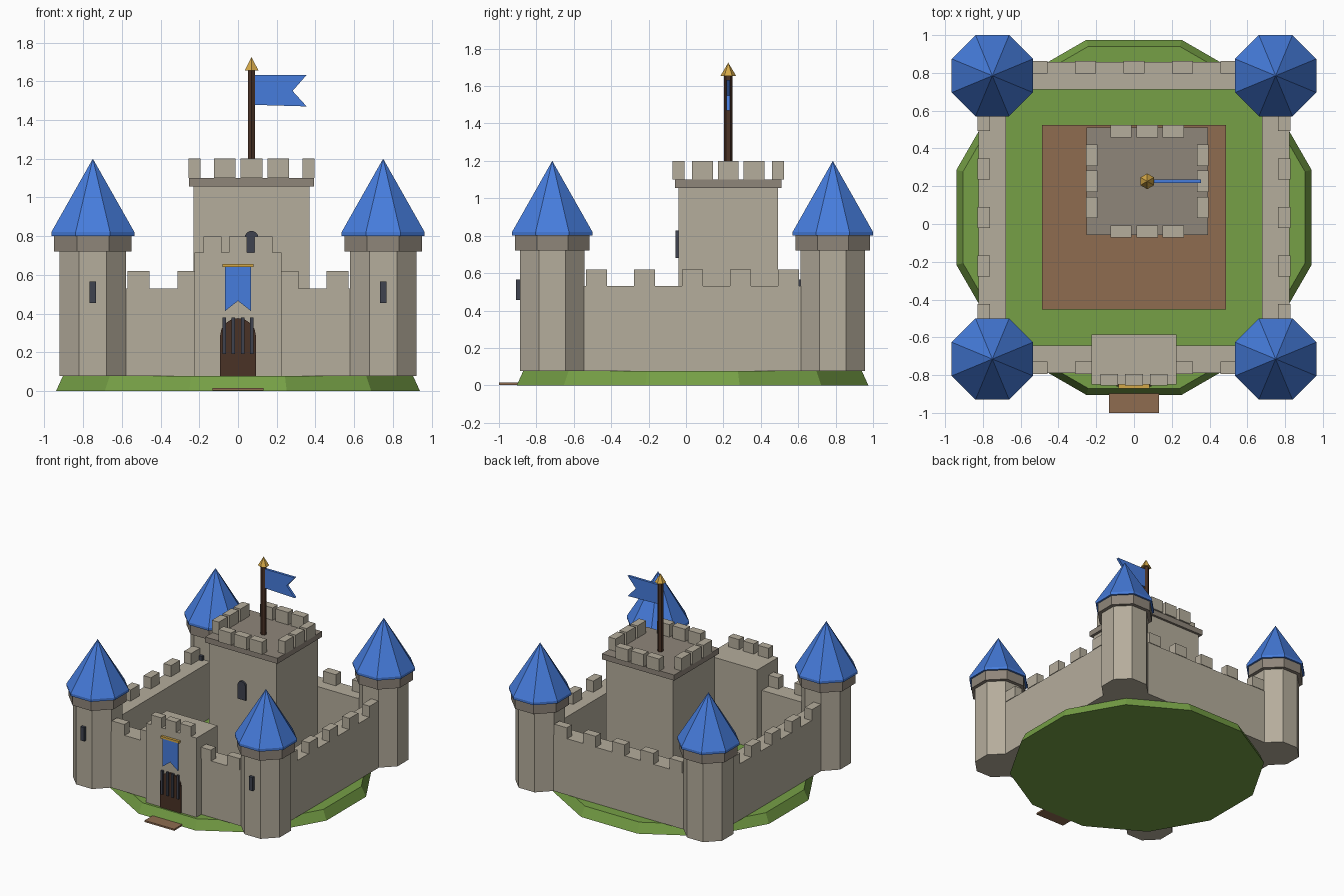
import bpy
import bmesh
from math import cos, sin, pi

if "Cube" in bpy.data.objects:
    bpy.data.objects.remove(bpy.data.objects["Cube"], do_unlink=True)


def make_material(name, rgb):
    """Flat material from a display colour, converted to linear."""
    linear = [((c / 255 + 0.055) / 1.055) ** 2.4 for c in rgb] + [1]
    mat = bpy.data.materials.new(name)
    mat.use_nodes = True
    mat.diffuse_color = linear
    mat.node_tree.nodes["Principled BSDF"].inputs["Base Color"].default_value = linear
    return mat


stone = make_material("light stone", (181, 173, 156))
trim = make_material("dark stone", (143, 134, 122))
grass = make_material("grass green", (118, 160, 70))
dirt = make_material("dirt brown", (142, 108, 80))
blue = make_material("roof blue", (70, 124, 220))
wood = make_material("dark wood", (74, 50, 38))
iron = make_material("dark iron", (62, 66, 78))
gold = make_material("gold", (212, 168, 72))


def finish(name, bm, mat):
    bmesh.ops.recalc_face_normals(bm, faces=bm.faces)
    mesh = bpy.data.meshes.new(name)
    bm.to_mesh(mesh)
    bm.free()
    mesh.materials.append(mat)
    obj = bpy.data.objects.new(name, mesh)
    bpy.context.collection.objects.link(obj)
    return obj


def box(name, mat, x, y, z):
    """Box from (low, high) pairs on each axis."""
    bm = bmesh.new()
    bmesh.ops.create_cube(bm, size=1)
    for v in bm.verts:
        v.co = [lo + (hi - lo) * (c + 0.5) for c, (lo, hi) in zip(v.co, (x, y, z))]
    return finish(name, bm, mat)


def around(centre, half):
    return (centre - half, centre + half)


def lathe(name, mat, x, y, profile, sides=8):
    """Faceted solid from (apothem, z) rings, with flats facing the axes."""
    bm = bmesh.new()
    rings = []
    for apothem, z in profile:
        r = apothem / cos(pi / sides)
        angles = [(i + 0.5) * 2 * pi / sides for i in range(sides)]
        rings.append([bm.verts.new((x + r * cos(a), y + r * sin(a), z)) for a in angles])
    for low, high in zip(rings, rings[1:]):
        for i in range(sides):
            j = (i + 1) % sides
            bm.faces.new((low[i], low[j], high[j], high[i]))
    bm.faces.new(rings[0])
    bm.faces.new(rings[-1])
    bmesh.ops.remove_doubles(bm, verts=bm.verts, dist=0.0001)
    return finish(name, bm, mat)


def plate(name, mat, outline, y):
    """Outline of (x, z) points extruded between two y values."""
    bm = bmesh.new()
    face = bm.faces.new([bm.verts.new((px, y[0], pz)) for px, pz in outline])
    new = bmesh.ops.extrude_face_region(bm, geom=[face])["geom"]
    for v in new:
        if isinstance(v, bmesh.types.BMVert):
            v.co.y = y[1]
    return finish(name, bm, mat)


def arch(x, half, bottom, top, steps=8):
    spring = top - half
    curve = [(x + half * cos(pi * i / steps), spring + half * sin(pi * i / steps))
             for i in range(steps + 1)]
    return [(x - half, bottom), (x + half, bottom)] + curve


MID = 0.035      # courtyard centre in y
REACH = 0.75     # distance from courtyard centre to wall and tower centres
FLOOR = 0.077
WALL_TOP = 0.53

# Ground mound, courtyard and path
lathe("ground", grass, 0, MID, [(0.94, 0), (0.905, FLOOR)], sides=12)
box("courtyard", dirt, around(0, 0.488), around(MID, 0.488), (FLOOR - 0.01, FLOOR + 0.008))
box("path", dirt, around(0, 0.132), (-1, -0.88), (0.001, 0.014))

# Corner towers with collar, roof and arrow slit
for side, sx in (("left", 1), ("right", -1)):
    for end, sy in (("front", -1), ("back", 1)):
        tag = f"{end}_{side}"
        x, y = sx * REACH, MID + sy * REACH
        lathe(f"{tag}_tower", stone, x, y, [(0.172, FLOOR), (0.172, 0.73)])
        lathe(f"{tag}_collar", trim, x, y, [(0.2, 0.72), (0.2, 0.805)])
        lathe(f"{tag}_roof", blue, x, y, [(0.215, 0.8), (0.215, 0.82), (0, 1.2)])
        box(f"{tag}_slit", iron, around(x, 0.017), (y - 0.195, y - 0.165), (0.455, 0.565))

# Curtain walls, with battlements along the outer edge
THICK, SPACING, HALF = 0.073, 0.257, 0.056
OUTER = REACH + 0.045
for name, s in (("front", -1), ("back", 1)):
    box(f"{name}_wall", stone, around(0, 0.7), around(MID + s * REACH, THICK), (FLOOR, WALL_TOP))
    for i in range(-2, 3):
        box(f"{name}_wall_merlon", stone, around(i * SPACING, HALF),
            around(MID + s * OUTER, 0.033), (WALL_TOP, 0.62))
for name, s in (("right", -1), ("left", 1)):
    box(f"{name}_wall", stone, around(s * REACH, THICK), around(MID, 0.7), (FLOOR, WALL_TOP))
    for i in range(-2, 3):
        box(f"{name}_wall_merlon", stone, around(s * OUTER, 0.033),
            around(MID + i * SPACING, HALF), (WALL_TOP, 0.62))

# Gatehouse with door, bars and banner
FRONT = -0.85
box("gatehouse", stone, around(0, 0.225), (FRONT, -0.585), (FLOOR, 0.715))
for i in (-1, 0, 1):
    box("gatehouse_merlon", stone, around(i * 0.131, 0.047), (FRONT - 0.005, -0.795), (0.715, 0.797))
plate("gate_door", wood, arch(0, 0.093, FLOOR, 0.376), (FRONT - 0.009, FRONT + 0.01))
for i in range(4):
    box("gate_bar", iron, around((i - 1.5) * 0.047, 0.009), (FRONT - 0.022, FRONT - 0.005), (0.19, 0.38))
plate("banner", blue, [(-0.067, 0.645), (-0.067, 0.413), (0, 0.465), (0.067, 0.413), (0.067, 0.645)],
      (FRONT - 0.012, FRONT))
box("banner_rod", gold, around(0, 0.081), (FRONT - 0.02, FRONT), (0.64, 0.657))

# Keep with cornice, battlements and window
KX, KY = 0.07, 0.226
box("keep", stone, around(KX, 0.3), around(KY, 0.265), (FLOOR, 1.06))
box("keep_cornice", trim, around(KX, 0.322), around(KY, 0.284), (1.055, 1.1))
for s in (-1, 1):
    for i in (-1, 0, 1):
        box("keep_merlon", stone, around(KX + i * 0.138, HALF), around(KY + s * 0.265, 0.032), (1.1, 1.2))
        box("keep_merlon", stone, around(KX + s * 0.294, 0.031), around(KY + i * 0.138, HALF), (1.1, 1.2))
plate("keep_window", iron, arch(KX, 0.035, 0.68, 0.827), (KY - 0.282, KY - 0.255))

# Flagpole, finial and swallow-tailed flag
lathe("flagpole", wood, KX, KY, [(0.019, 1.09), (0.019, 1.66)], sides=6)
lathe("finial", gold, KX, KY, [(0.036, 1.655), (0, 1.725)], sides=6)
plate("flag", blue, [(0.088, 1.633), (0.088, 1.478), (0.355, 1.47), (0.282, 1.55), (0.355, 1.633)],
      around(KY, 0.01))
